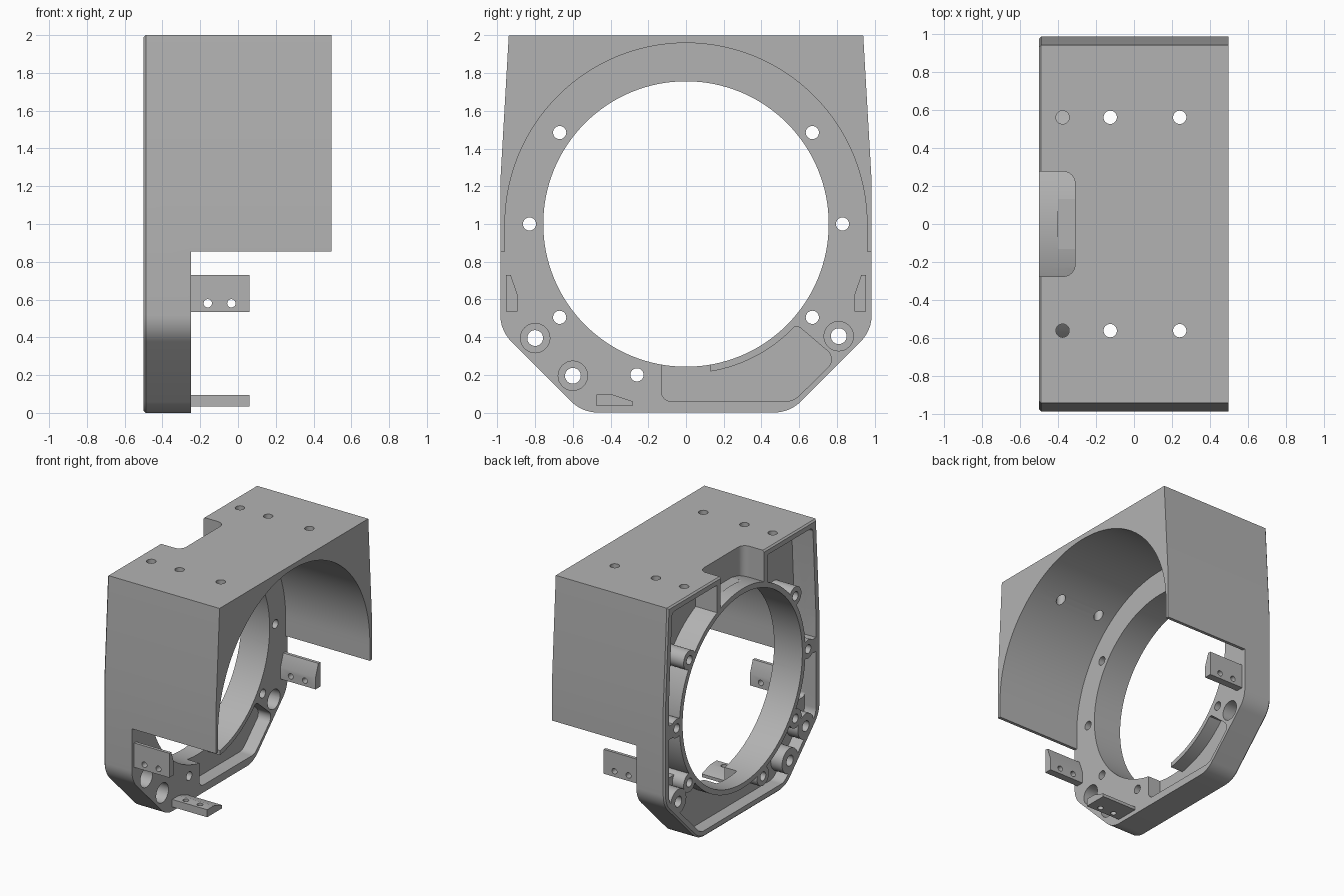
import bpy, bmesh, math
from mathutils import Vector

cube = bpy.data.objects.get("Cube")
if cube:
    bpy.data.objects.remove(cube)

grey = bpy.data.materials.new("machined grey")
grey.use_nodes = True
colour = (0.45, 0.45, 0.45, 1)
grey.diffuse_color = colour
grey.node_tree.nodes["Principled BSDF"].inputs["Base Color"].default_value = colour

AXES = {"x": lambda u, v, w: (w, u, v),
        "y": lambda u, v, w: (u, w, v),
        "z": lambda u, v, w: (u, v, w)}


def circle(u, v, r, n=32):
    return [(u + r * math.cos(2 * math.pi * i / n),
             v + r * math.sin(2 * math.pi * i / n)) for i in range(n)]


def box(u0, v0, u1, v1):
    return [(u0, v0), (u1, v0), (u1, v1), (u0, v1)]


def rounded(corners, steps=8):
    """Fillet a polygon whose corners are (u, v, radius)."""
    out = []
    for i, (u, v, r) in enumerate(corners):
        p = Vector((u, v))
        if r == 0:
            out.append((u, v))
            continue
        a = (Vector(corners[i - 1][:2]) - p).normalized()
        b = (Vector(corners[(i + 1) % len(corners)][:2]) - p).normalized()
        half = a.angle(b) / 2
        centre = p + (a + b).normalized() * r / math.sin(half)
        start = p + a * r / math.tan(half) - centre
        end = p + b * r / math.tan(half) - centre
        for k in range(steps + 1):
            d = start.lerp(end, k / steps).normalized() * r
            out.append(tuple(centre + d))
    return out


def prism(name, pts, lo, hi, axis="x", chamfer=0):
    bm = bmesh.new()
    low = [bm.verts.new(AXES[axis](u, v, lo)) for u, v in pts]
    high = [bm.verts.new(AXES[axis](u, v, hi)) for u, v in pts]
    back = bm.faces.new(low)
    bm.faces.new(high)
    for i in range(len(pts)):
        bm.faces.new((low[i - 1], low[i], high[i], high[i - 1]))
    bmesh.ops.recalc_face_normals(bm, faces=bm.faces)
    if chamfer:
        bmesh.ops.bevel(bm, geom=list(back.edges), offset=chamfer,
                        segments=1, affect="EDGES")
    mesh = bpy.data.meshes.new(name)
    bm.to_mesh(mesh)
    bm.free()
    obj = bpy.data.objects.new(name, mesh)
    bpy.context.collection.objects.link(obj)
    mesh.materials.append(grey)
    return obj


def cut(target, cutter):
    mod = target.modifiers.new("cut", "BOOLEAN")
    mod.operation, mod.solver, mod.object = "DIFFERENCE", "EXACT", cutter
    bpy.context.view_layer.objects.active = target
    bpy.ops.object.modifier_apply(modifier=mod.name)
    bpy.data.objects.remove(cutter)


def cut_prism(target, pts, lo, hi, axis="x"):
    cut(target, prism("cutter", pts, lo, hi, axis))


def smooth(obj):
    bpy.ops.object.select_all(action="DESELECT")
    obj.select_set(True)
    bpy.context.view_layer.objects.active = obj
    bpy.ops.object.shade_smooth_by_angle(angle=math.radians(30))


# Overall body: chamfered-corner outline swept along x
BACK, FACE, END = -0.5, -0.25, 0.495
right_half = [(0.55, 0, 0.2), (0.985, 0.435, 0.2), (0.985, 1.22, 0), (0.94, 2, 0)]
left_half = [(-y, z, r) for y, z, r in reversed(right_half)]
body = prism("housing", rounded(right_half + left_half), BACK, END, chamfer=0.012)

# Open the lower front, then hollow the hood with an arch
cut_prism(body, box(-1.2, -0.2, 1.2, 0.855), FACE, 0.7)
arch = [(0.96 * math.cos(math.pi * i / 64), 1 + 0.96 * math.sin(math.pi * i / 64))
        for i in range(65)]
cut_prism(body, arch + [(-0.96, 0.6), (0.96, 0.6)], FACE, 0.7)

# Main bore
cut_prism(body, circle(0, 1, 0.757, 128), -0.7, 0)

# Fastener positions in (y, z)
bolts = [(s * y, z) for s in (-1, 1) for y, z in ((0.67, 1.485), (0.83, 1), (0.67, 0.505))]
bolts.append((-0.26, 0.2))
big_bolts = [(-0.8, 0.395), (0.81, 0.405), (-0.6, 0.195)]

# Rear lightening pockets, leaving the bore ring, bosses and ribs standing
inner = [(0.53, 0.05, 0.1), (0.93, 0.45, 0.1), (0.93, 1.22, 0), (0.89, 1.95, 0.04)]
low_outline = rounded(inner + [(-y, z, r) for y, z, r in reversed(inner)])
high = [(0.93, 0.56, 0.03)] + inner[2:]
high_outline = rounded(high + [(-y, z, r) for y, z, r in reversed(high)])
for outline, floor in ((low_outline, -0.4), (high_outline, -0.31)):
    pocket = prism("pocket", outline, -0.7, floor)
    cut_prism(pocket, circle(0, 1, 0.797, 128), -0.9, 0)
    cut_prism(pocket, box(-0.32, 1.5, 0.32, 2.2), -0.9, 0)
    for y, z in bolts:
        cut_prism(pocket, circle(y, z, 0.075), -0.9, 0)
    for y, z in big_bolts:
        cut_prism(pocket, circle(y, z, 0.1), -0.9, 0)
    for s in (-1, 1):
        cut_prism(pocket, box(s * 0.88 - 0.08, 0.945, s * 0.88 + 0.08, 1.055), -0.9, 0)
    cut(body, pocket)

# Notch in the top edge, down to the bore ring
notch = prism("notch", rounded([(-0.7, -0.275, 0), (-0.31, -0.275, 0.06),
                                (-0.31, 0.275, 0.06), (-0.7, 0.275, 0)]), 1.6, 2.2, "z")
cut_prism(notch, circle(0, 1, 0.8, 128), -0.9, 0)
cut(body, notch)
cut_prism(body, box(-0.4, -0.13, -0.31, 0.13), 1.789, 1.9, "z")

# Front pocket with a thin curved wall, open to the bore in the middle
recess = prism("recess", rounded([(-0.13, 0.06, 0.05), (0.57, 0.06, 0.1), (0.8, 0.285, 0.06),
                                  (0.6, 0.455, 0.05), (-0.13, 0.5, 0)]), -0.36, -0.1)
cut_prism(recess, circle(0, 1, 0.793, 128), -0.9, 0)
cut(body, recess)
cut_prism(body, box(-0.13, 0.15, 0.13, 0.4), -0.36, -0.1)

# Bolt holes and counterbores
for y, z in bolts:
    cut_prism(body, circle(y, z, 0.035), -0.7, 0)
for y, z in big_bolts:
    cut_prism(body, circle(y, z, 0.042), -0.7, 0)
    cut_prism(body, circle(y, z, 0.078), -0.37, 0)

# Vertical holes through the roof
for x in (-0.375, -0.125, 0.24):
    for y in (-0.56, 0.56):
        cut_prism(body, circle(x, y, 0.035), 1.7, 2.2, "z")
smooth(body)

# Drilled mounting tabs: one on each side and one at the bottom
for side, s in (("right", -1), ("left", 1)):
    profile = [(0.955, 0.535), (0.895, 0.535), (0.895, 0.63), (0.93, 0.73), (0.955, 0.73)]
    tab = prism(side + "_tab", [(s * y, z) for y, z in profile], FACE - 0.01, 0.06)
    for x in (-0.16, -0.035):
        cut_prism(tab, circle(x, 0.58, 0.022), s * 0.925 - 0.1, s * 0.925 + 0.1, "y")
    smooth(tab)
tab = prism("bottom_tab", [(-0.475, 0.035), (-0.285, 0.035), (-0.285, 0.06),
                           (-0.39, 0.095), (-0.475, 0.095)], FACE - 0.01, 0.06)
for x in (-0.16, -0.035):
    cut_prism(tab, circle(x, -0.43, 0.022), -0.1, 0.2, "z")
smooth(tab)
